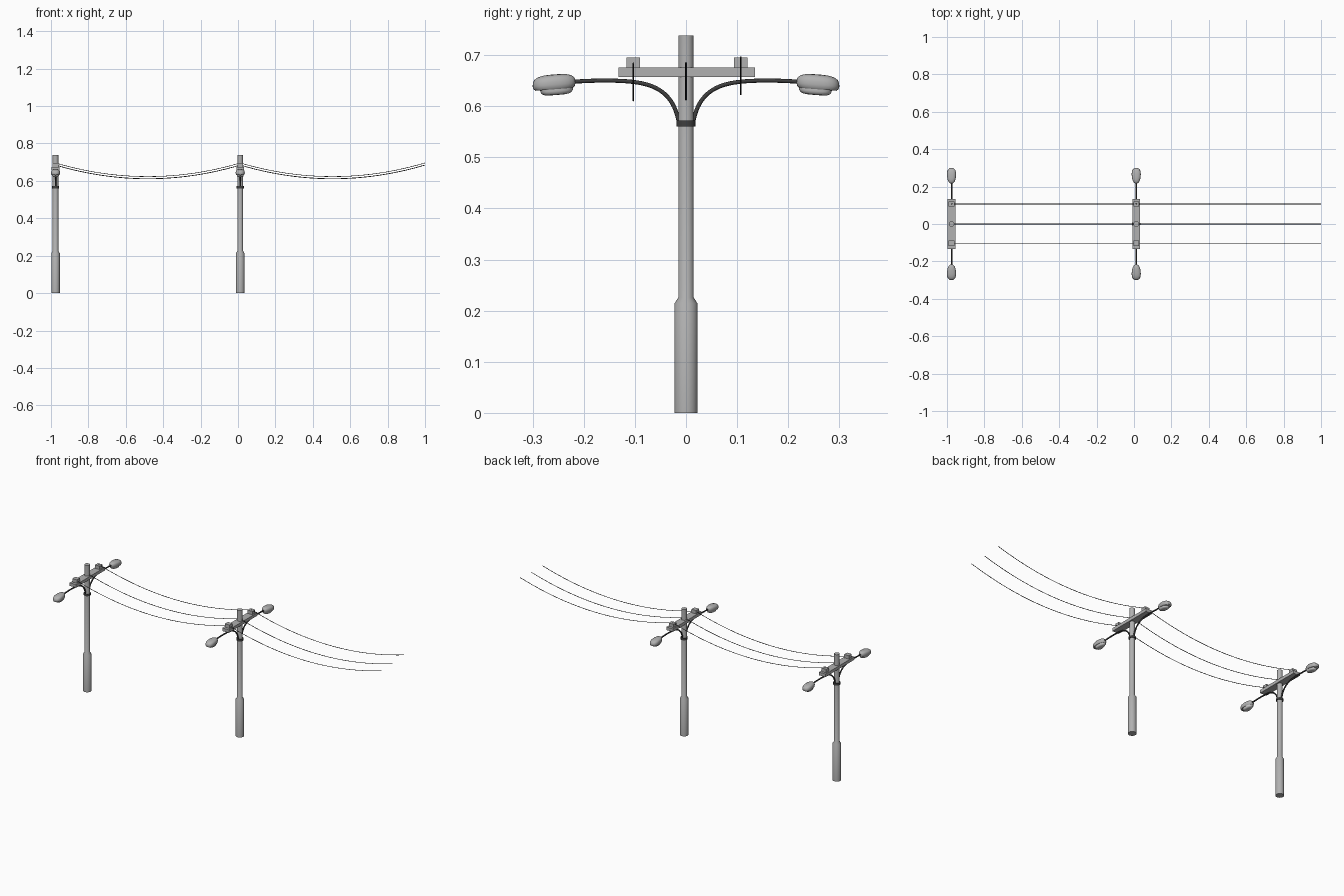
import bpy, bmesh, math

if "Cube" in bpy.data.objects:
    bpy.data.objects.remove(bpy.data.objects["Cube"])

POLES = (-0.9755, 0.012)
SPAN = 0.9875


def material(name, v):
    m = bpy.data.materials.new(name)
    m.diffuse_color = (v, v, v, 1)
    m.use_nodes = True
    m.node_tree.nodes["Principled BSDF"].inputs["Base Color"].default_value = m.diffuse_color
    return m


GREY = material("mid_grey", 0.44)
DARK = material("dark_metal", 0.05)
LENS = material("lens_grey", 0.62)


def finish(name, bm, mat, smooth=True):
    bmesh.ops.recalc_face_normals(bm, faces=bm.faces)
    me = bpy.data.meshes.new(name)
    bm.to_mesh(me)
    bm.free()
    me.materials.append(mat)
    ob = bpy.data.objects.new(name, me)
    bpy.context.collection.objects.link(ob)
    if smooth:
        bpy.ops.object.select_all(action='DESELECT')
        ob.select_set(True)
        bpy.context.view_layer.objects.active = ob
        bpy.ops.object.shade_smooth_by_angle(angle=math.radians(40))
    return ob


def loft(name, rings, mat):
    """Skin a stack of closed rings and cap both ends."""
    bm = bmesh.new()
    loops = [[bm.verts.new(p) for p in r] for r in rings]
    n = len(loops[0])
    for a, b in zip(loops, loops[1:]):
        for i in range(n):
            j = (i + 1) % n
            bm.faces.new((a[i], a[j], b[j], b[i]))
    bm.faces.new(loops[0])
    bm.faces.new(loops[-1])
    return finish(name, bm, mat)


def lathe(name, x, profile, mat, n=32):
    return loft(name, [[(x + r * math.cos(2 * math.pi * i / n),
                         r * math.sin(2 * math.pi * i / n), z)
                        for i in range(n)] for r, z in profile], mat)


def box(name, center, size):
    bm = bmesh.new()
    bmesh.ops.create_cube(bm, size=1)
    bmesh.ops.scale(bm, vec=size, verts=bm.verts)
    bmesh.ops.translate(bm, vec=center, verts=bm.verts)
    return finish(name, bm, GREY, False)


def tube(name, pts, radius, kind='POLY'):
    cu = bpy.data.curves.new(name, 'CURVE')
    cu.dimensions = '3D'
    cu.bevel_depth = radius
    cu.bevel_resolution = 2
    cu.use_fill_caps = True
    cu.materials.append(DARK)
    sp = cu.splines.new(kind)
    sp.points.add(len(pts) - 1)
    for p, co in zip(sp.points, pts):
        p.co = (*co, 1)
    if kind == 'NURBS':
        sp.order_u = 4
        sp.use_endpoint_u = True
        sp.resolution_u = 6
    ob = bpy.data.objects.new(name, cu)
    bpy.context.collection.objects.link(ob)


def lamp_part(name, x, side, yc, half_l, half_w, profile, mat, n=28):
    """Blunt egg-shaped lamp shell: narrow towards the arm, drooping outwards."""
    rings = []
    for s, z in profile:
        ring = []
        for i in range(n):
            a = 2 * math.pi * i / n
            u, v = (math.copysign(abs(f(a)) ** 0.85, f(a)) for f in (math.cos, math.sin))
            y = yc + half_l * s * u
            ring.append((x + half_w * s * v * (1 + 0.12 * u), side * y,
                         z - 0.08 * (y - 0.258)))
        rings.append(ring)
    loft(name, rings, mat)


for x in POLES:
    # Pole with thicker base, and the clamp for the lamp arms
    lathe("pole", x, [(0.0225, 0), (0.0225, 0.214), (0.015, 0.226), (0.015, 0.738)], GREY)
    lathe("arm_collar", x, [(0.019, 0.560), (0.019, 0.572)], DARK)

    # Crossarm with insulator blocks
    box("crossarm", (x, 0.001, 0.6665), (0.042, 0.267, 0.018))
    for y in (-0.103, 0.107):
        box("insulator_block", (x, y, 0.685), (0.030, 0.027, 0.021))

    # Curved lamp arms and lamp heads on both sides
    for s in (-1, 1):
        path = [(0.013, 0.562), (0.017, 0.588), (0.032, 0.622), (0.075, 0.646),
                (0.140, 0.651), (0.190, 0.650), (0.235, 0.647)]
        tube("lamp_arm", [(x, s * y, z) for y, z in path], 0.004, 'NURBS')
        lamp_part("lamp_housing", x, s, 0.258, 0.042, 0.024,
                  [(0.86, 0.633), (0.96, 0.636), (1.0, 0.642), (0.99, 0.648),
                   (0.93, 0.654), (0.80, 0.658), (0.55, 0.661), (0.25, 0.662)], GREY)
        lamp_part("lamp_lens", x, s, 0.253, 0.033, 0.019,
                  [(0.40, 0.6215), (0.70, 0.6225), (0.86, 0.625), (0.96, 0.629),
                   (1.0, 0.637)], LENS)

    # Sagging wires to the next pole
    for y, z in ((-0.103, 0.684), (0, 0.685), (0.107, 0.696)):
        pts = []
        for i in range(25):
            t = i / 24
            pts.append((x + t * SPAN, y, z - 0.073 * 4 * t * (1 - t)))
        tube("wire", pts, 0.0015)
